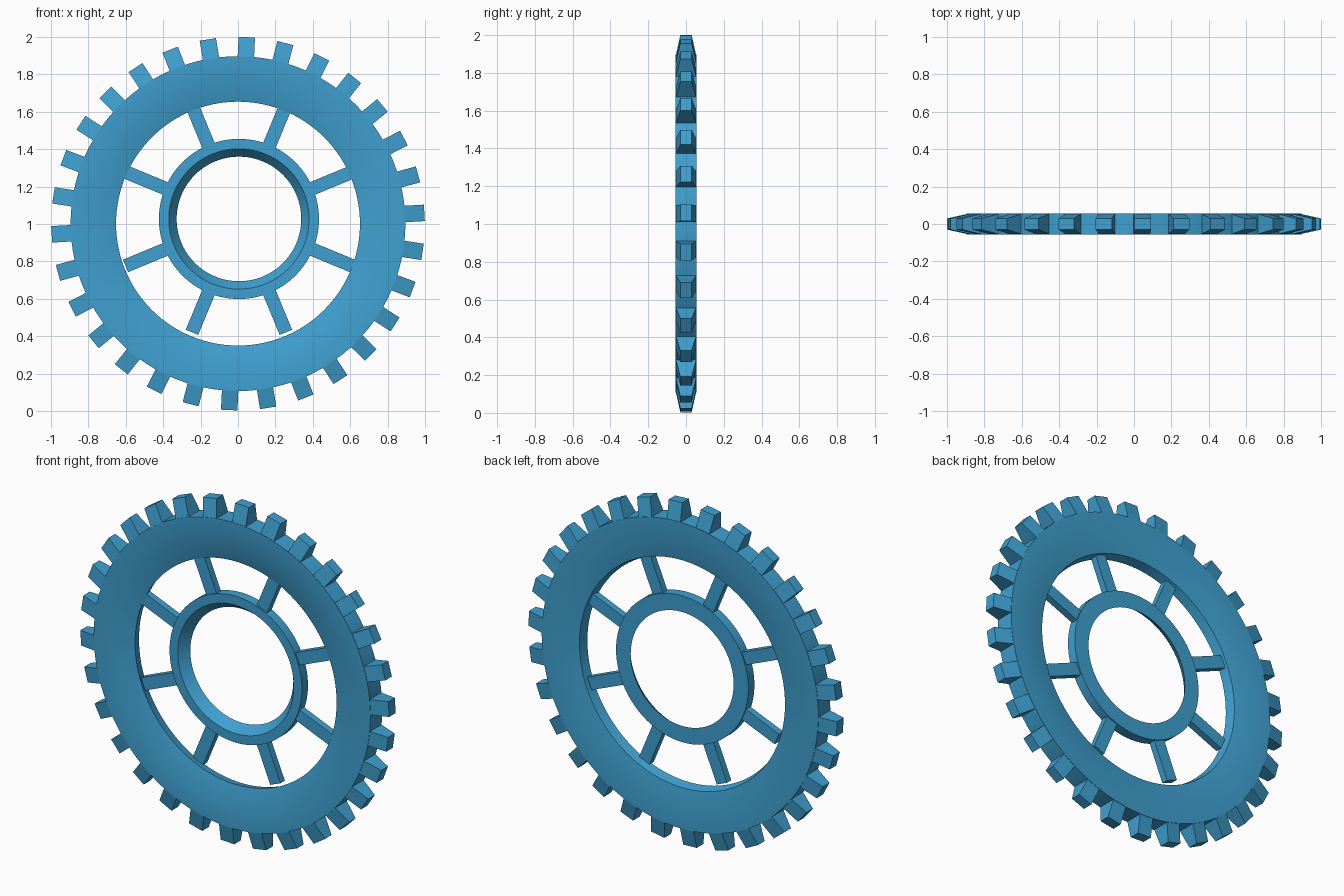
import bpy
import bmesh
import math
from mathutils import Matrix, Vector

if "Cube" in bpy.data.objects:
    bpy.data.objects.remove(bpy.data.objects["Cube"], do_unlink=True)

# Single blue material
BLUE = (0.05, 0.35, 0.63, 1.0)
blue = bpy.data.materials.new("sky_blue")
blue.use_nodes = True
blue.diffuse_color = BLUE
blue.node_tree.nodes["Principled BSDF"].inputs["Base Color"].default_value = BLUE


def make_object(name, bm, location, smooth=False):
    bmesh.ops.recalc_face_normals(bm, faces=bm.faces)
    mesh = bpy.data.meshes.new(name)
    bm.to_mesh(mesh)
    bm.free()
    mesh.materials.append(blue)
    obj = bpy.data.objects.new(name, mesh)
    obj.location = location
    bpy.context.collection.objects.link(obj)
    if smooth:
        bpy.ops.object.select_all(action="DESELECT")
        obj.select_set(True)
        bpy.context.view_layer.objects.active = obj
        bpy.ops.object.shade_smooth_by_angle(angle=math.radians(30))
    return obj


def lathe(name, profile, location, segments=120):
    """Closed ring swept round the y axis from (radius, y) points."""
    bm = bmesh.new()
    rings = []
    for i in range(segments):
        a = math.tau * i / segments
        rings.append([bm.verts.new((r * math.sin(a), y, r * math.cos(a)))
                      for r, y in profile])
    n = len(profile)
    for i in range(segments):
        here, there = rings[i], rings[(i + 1) % segments]
        for j in range(n):
            k = (j + 1) % n
            bm.faces.new((here[j], here[k], there[k], there[j]))
    return make_object(name, bm, location, smooth=True)


def radial_blocks(name, count, start, r0, r1, half_width, depth0, depth1, location):
    """Blocks pointing outward, with half depth tapering from depth0 to depth1."""
    bm = bmesh.new()
    for i in range(count):
        turn = Matrix.Rotation(math.radians(start) + math.tau * i / count, 4, "Y")
        verts = bmesh.ops.create_cube(bm, size=2)["verts"]
        for v in verts:
            outer = v.co.z > 0
            v.co = turn @ Vector((v.co.x * half_width,
                                  v.co.y * (depth1 if outer else depth0),
                                  r1 if outer else r0))
    return make_object(name, bm, location)


rim_centre = (0, 0, 1.002)
hub_centre = (0.005, 0, 1.027)

# Toothed rim with dished faces
lathe("rim", [(0.895, -0.055), (0.78, -0.055), (0.652, -0.02),
              (0.665, 0.035), (0.78, 0.055), (0.895, 0.055)], rim_centre)
radial_blocks("teeth", 30, 2.7, 0.885, 0.998, 0.044, 0.055, 0.03, rim_centre)

# Hub ring with a bore that narrows to the back
lathe("hub", [(0.428, -0.028), (0.375, -0.028),
              (0.333, 0.028), (0.428, 0.028)], hub_centre)

# Eight spokes
radial_blocks("spokes", 8, 22.5, 0.39, 0.656, 0.036, 0.02, 0.02, hub_centre)
